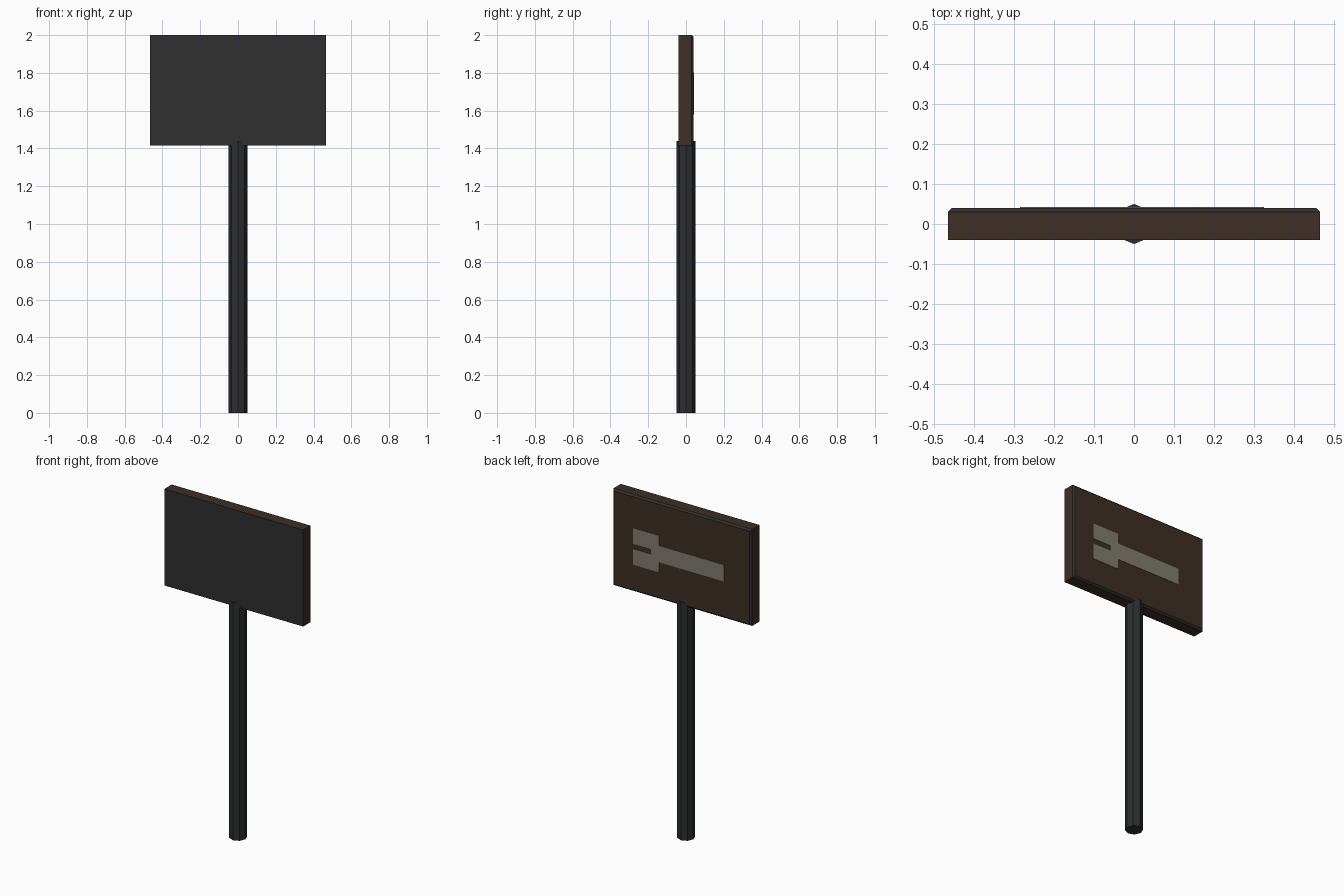
import bpy, bmesh, math
from mathutils import Vector

if "Cube" in bpy.data.objects:
    bpy.data.objects.remove(bpy.data.objects["Cube"])


def material(name, rgb):
    m = bpy.data.materials.new(name)
    m.diffuse_color = (*rgb, 1.0)
    m.use_nodes = True
    m.node_tree.nodes["Principled BSDF"].inputs["Base Color"].default_value = m.diffuse_color
    return m


dark_grey = material("dark grey", (0.029, 0.029, 0.029))
pole_grey = material("pole grey", (0.026, 0.028, 0.029))
brown = material("dark brown", (0.048, 0.028, 0.018))
symbol_grey = material("warm grey", (0.22, 0.205, 0.165))


def add_object(name, bm, *mats):
    bmesh.ops.recalc_face_normals(bm, faces=bm.faces)
    mesh = bpy.data.meshes.new(name)
    bm.to_mesh(mesh)
    bm.free()
    for m in mats:
        mesh.materials.append(m)
    ob = bpy.data.objects.new(name, mesh)
    bpy.context.collection.objects.link(ob)
    return ob


# Octagonal post, corners on the axes
bm = bmesh.new()
bmesh.ops.create_cone(bm, cap_ends=True, segments=8, radius1=0.05, radius2=0.05, depth=1.44)
bmesh.ops.translate(bm, verts=bm.verts, vec=(0, 0, 0.72))
add_object("post", bm, pole_grey)

# Board with chamfered back edges
bm = bmesh.new()
bmesh.ops.create_cube(bm, size=1)
for v in bm.verts:
    v.co = Vector((v.co.x * 0.93, v.co.y * 0.08, 1.7075 + v.co.z * 0.585))
back_edges = [e for e in bm.edges if all(v.co.y > 0.03 for v in e.verts)]
bmesh.ops.bevel(bm, geom=back_edges, offset=0.01, offset_type='OFFSET',
                segments=1, affect='EDGES')
bm.normal_update()
# front face and chamfers dark, sides and back panel brown
for f in bm.faces:
    n = f.normal
    chamfer = 0.2 < n.y < 0.95
    f.material_index = 0 if (n.y < -0.9 or chamfer) else 1
add_object("board", bm, dark_grey, brown)

# Fork-shaped plate on the back, outline mirrored about its centre line
half = [(0.205, 0.016), (0.325, 0.016), (0.325, 0.111), (0.15, 0.111),
        (0.15, 0.05), (-0.285, 0.05)]
outline = half + [(x, -z) for x, z in reversed(half)]
bm = bmesh.new()
face = bm.faces.new([bm.verts.new((x, 0.039, 1.69 + z)) for x, z in outline])
ext = bmesh.ops.extrude_face_region(bm, geom=[face])
bmesh.ops.translate(bm, vec=(0, 0.003, 0),
                    verts=[g for g in ext["geom"] if isinstance(g, bmesh.types.BMVert)])
add_object("back_symbol", bm, symbol_grey)
